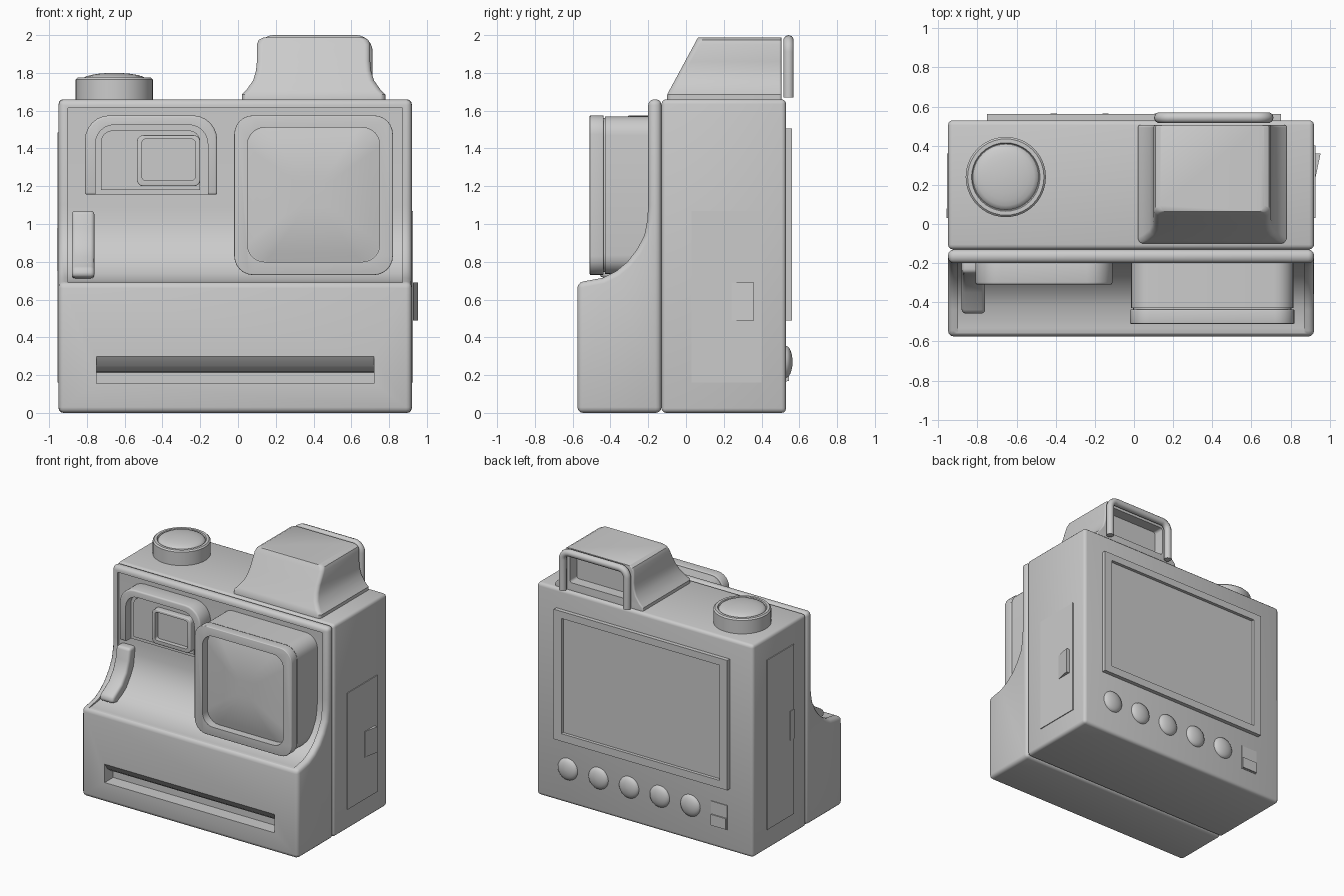
import bpy, bmesh
from math import sin, cos, pi, radians

if "Cube" in bpy.data.objects:
    bpy.data.objects.remove(bpy.data.objects["Cube"])

grey = bpy.data.materials.new("plain grey")
grey.use_nodes = True
grey.diffuse_color = (0.6, 0.6, 0.6, 1)
grey.node_tree.nodes["Principled BSDF"].inputs["Base Color"].default_value = (0.6, 0.6, 0.6, 1)


def activate(ob):
    bpy.ops.object.select_all(action="DESELECT")
    ob.select_set(True)
    bpy.context.view_layer.objects.active = ob


def modify(ob, kind, **settings):
    mod = ob.modifiers.new(kind, kind)
    for key, value in settings.items():
        setattr(mod, key, value)
    activate(ob)
    bpy.ops.object.modifier_apply(modifier=mod.name)


def place(p, axis, t):
    a, b = p
    return {"x": (t, a, b), "y": (a, t, b), "z": (a, b, t)}[axis]


def loft(name, rings, axis, bevel=0, smooth=35):
    """Skin a stack of (outline, offset along axis) rings and cap both ends."""
    bm = bmesh.new()
    loops = [[bm.verts.new(place(p, axis, t)) for p in pts] for pts, t in rings]
    for lo, hi in zip(loops, loops[1:]):
        for i in range(len(lo)):
            j = (i + 1) % len(lo)
            bm.faces.new((lo[i], lo[j], hi[j], hi[i]))
    bm.faces.new(loops[0])
    bm.faces.new(loops[-1])
    bmesh.ops.recalc_face_normals(bm, faces=bm.faces)
    mesh = bpy.data.meshes.new(name)
    bm.to_mesh(mesh)
    bm.free()
    mesh.materials.append(grey)
    ob = bpy.data.objects.new(name, mesh)
    bpy.context.collection.objects.link(ob)
    if bevel:
        modify(ob, "BEVEL", width=bevel, segments=3, limit_method="ANGLE", angle_limit=radians(40))
    activate(ob)
    bpy.ops.object.shade_smooth_by_angle(angle=radians(smooth))
    return ob


def slab(name, pts, axis, a, b, bevel=0):
    return loft(name, [(pts, a), (pts, b)], axis, bevel)


def cut(ob, pts, axis, a, b):
    cutter = slab("cutter", pts, axis, a, b)
    cutter.hide_render = True
    modify(ob, "BOOLEAN", operation="DIFFERENCE", solver="EXACT", object=cutter)
    bpy.data.objects.remove(cutter)
    activate(ob)
    bpy.ops.object.shade_smooth_by_angle(angle=radians(35))


def rect(x0, x1, y0, y1, top=0.0, bottom=None, n=6):
    """Rectangle with rounded upper and lower corners."""
    bottom = top if bottom is None else bottom
    pts = []
    for cx, cy, r, start in ((x1, y1, top, 0), (x0, y1, top, 1), (x0, y0, bottom, 2), (x1, y0, bottom, 3)):
        if not r:
            pts.append((cx, cy))
            continue
        ox = cx - r if cx == x1 else cx + r
        oy = cy - r if cy == y1 else cy + r
        for i in range(n + 1):
            a = (start + i / n) * pi / 2
            pts.append((ox + r * cos(a), oy + r * sin(a)))
    return pts


def circle(cx, cy, r, n=40):
    return [(cx + r * cos(2 * pi * i / n), cy + r * sin(2 * pi * i / n)) for i in range(n)]


def dome(name, c, axis, radius, base, height, steps=6):
    rings = []
    for i in range(steps):
        a = i / steps * pi / 2
        rings.append((circle(*c, radius * cos(a)), base + height * sin(a)))
    rings.append((circle(*c, radius * 0.05), base + height))
    return loft(name, rings, axis)


LEFT, RIGHT = 0.92, -0.95

# Rear body block
slab("rear_body", rect(-0.13, 0.53, 0, 1.66), "x", RIGHT, LEFT, 0.025)

# Front shell with a swept face and a recessed panel inside a thin rim
sweep = [(-0.44, 0.715), (-0.37, 0.75), (-0.31, 0.80), (-0.26, 0.865), (-0.22, 0.94),
         (-0.205, 1.02), (-0.20, 1.10)]
shell = slab("front_shell", [(-0.13, 0), (-0.575, 0), (-0.575, 0.69)] + sweep
             + [(-0.20, 1.66), (-0.13, 1.66)], "x", RIGHT, LEFT, 0.03)
inner = [(y + 0.018, z - 0.012) for y, z in sweep]
cut(shell, [(-0.8, 0.69), (-0.53, 0.69)] + inner + [(-0.182, 1.615), (-0.8, 1.615)],
    "x", RIGHT + 0.05, LEFT - 0.05)

# Print slot with a sloped ceiling
cut(shell, [(-0.7, 0.155), (-0.47, 0.155), (-0.47, 0.215), (-0.50, 0.22), (-0.54, 0.25),
            (-0.576, 0.3), (-0.7, 0.3)], "x", -0.75, 0.72)

# Lens housing, front ring and domed glass
slab("lens_housing", rect(-0.015, 0.815, 0.735, 1.57, 0.1), "y", -0.43, -0.17)
ring = slab("lens_ring", rect(-0.02, 0.82, 0.73, 1.575, 0.1), "y", -0.51, -0.436, 0.006)
slab("lens_seam", rect(-0.005, 0.805, 0.745, 1.56, 0.1), "y", -0.437, -0.429)
cut(ring, rect(0.05, 0.75, 0.80, 1.51, 0.09), "y", -0.6, -0.445)
glass = []
for i in range(7):
    s = 0.33 * i / 7
    glass.append((rect(0.05 + s, 0.75 - s, 0.80 + s, 1.51 - s, 0.09 * (1 - i / 7) + 0.01),
                  -0.45 - 0.04 * (1 - (1 - i / 6) ** 2)))
loft("lens_glass", glass, "y")

# Arched finder hood with its window
hood = slab("finder_hood", rect(-0.81, -0.11, 1.155, 1.575, 0.13, 0), "y", -0.31, -0.17, 0.012)
cut(hood, rect(-0.755, -0.16, 1.1, 1.525, 0.1, 0), "y", -0.4, -0.245)
slab("finder_panel", rect(-0.725, -0.2, 1.18, 1.495, 0.06, 0), "y", -0.255, -0.22)
window = slab("finder_window", rect(-0.535, -0.2, 1.2, 1.47, 0.035), "y", -0.30, -0.22, 0.006)
cut(window, rect(-0.508, -0.227, 1.23, 1.45, 0.02), "y", -0.4, -0.265)

# Curved shutter lever
slab("shutter_lever", [(-0.25, 1.07), (-0.265, 0.98), (-0.295, 0.90), (-0.35, 0.83), (-0.455, 0.765),
                       (-0.46, 0.72), (-0.40, 0.71), (-0.28, 0.77), (-0.19, 0.90), (-0.17, 1.07)],
     "x", -0.88, -0.76, 0.02)

# Top dial
loft("dial", [(circle(-0.655, 0.24, r), z) for r, z in
              ((0.205, 1.65), (0.205, 1.765), (0.195, 1.775), (0.175, 1.775), (0.17, 1.765))], "z")
dome("dial_button", (-0.655, 0.24), "z", 0.168, 1.765, 0.035)

# Flared finder hump with a recessed rear window
hump_rings = []
for side, z in ((0.38, 1.65), (0.38, 1.685), (0.355, 1.71), (0.32, 1.76), (0.305, 1.81),
                (0.30, 1.86), (0.30, 1.95), (0.29, 1.975), (0.265, 1.988)):
    front = -0.1 + 0.54 * max(0, z - 1.685)
    hump_rings.append((rect(0.4 - side, 0.4 + side, front, 0.505, 0.012, 0.03), z))
hump = loft("finder_hump", hump_rings, "z")
cut(hump, rect(0.15, 0.65, 1.72, 1.945, 0.02), "y", 0.42, 0.7)

# Wire loop behind the hump
curve = bpy.data.curves.new("rear_loop", "CURVE")
curve.dimensions = "3D"
curve.bevel_depth = 0.028
curve.bevel_resolution = 3
curve.use_fill_caps = True
path = rect(0.13, 0.685, 1.67, 1.972, 0.06, 0)
path = [path[-1]] + path[:-1]
spline = curve.splines.new("POLY")
spline.points.add(len(path) - 1)
for point, (x, z) in zip(spline.points, path):
    point.co = (x, 0.543, z, 1)
curve.materials.append(grey)
loop = bpy.data.objects.new("rear_loop", curve)
bpy.context.collection.objects.link(loop)
activate(loop)
bpy.ops.object.convert(target="MESH")
bpy.ops.object.shade_smooth_by_angle(angle=radians(40))

# Rear screen
screen = slab("screen_frame", rect(-0.75, 0.75, 0.49, 1.505), "y", 0.52, 0.562)
cut(screen, rect(-0.685, 0.685, 0.55, 1.45), "y", 0.537, 0.7)

# Rear buttons and slide switch
for i in range(5):
    dome("rear_button_%d" % (i + 1), (0.65 - 0.265 * i, 0.27), "y", 0.085, 0.528, 0.036)
slab("switch_plate", rect(-0.73, -0.59, 0.165, 0.355), "y", 0.52, 0.535)
slab("switch_slider", rect(-0.725, -0.595, 0.17, 0.255), "y", 0.52, 0.545)

# Side doors, left latch and right door tab
slab("left_door", rect(0.03, 0.40, 0.16, 1.07), "x", LEFT - 0.01, LEFT + 0.006)
slab("left_latch", [(LEFT - 0.01, 0.24), (LEFT + 0.008, 0.24), (LEFT + 0.033, 0.36), (LEFT - 0.01, 0.36)],
     "z", 0.49, 0.69)
slab("right_door", rect(0.03, 0.36, 0.16, 1.485), "x", RIGHT - 0.006, RIGHT + 0.01)
slab("right_door_tab", rect(0.03, 0.08, 0.75, 0.98), "x", RIGHT - 0.009, RIGHT + 0.01)
